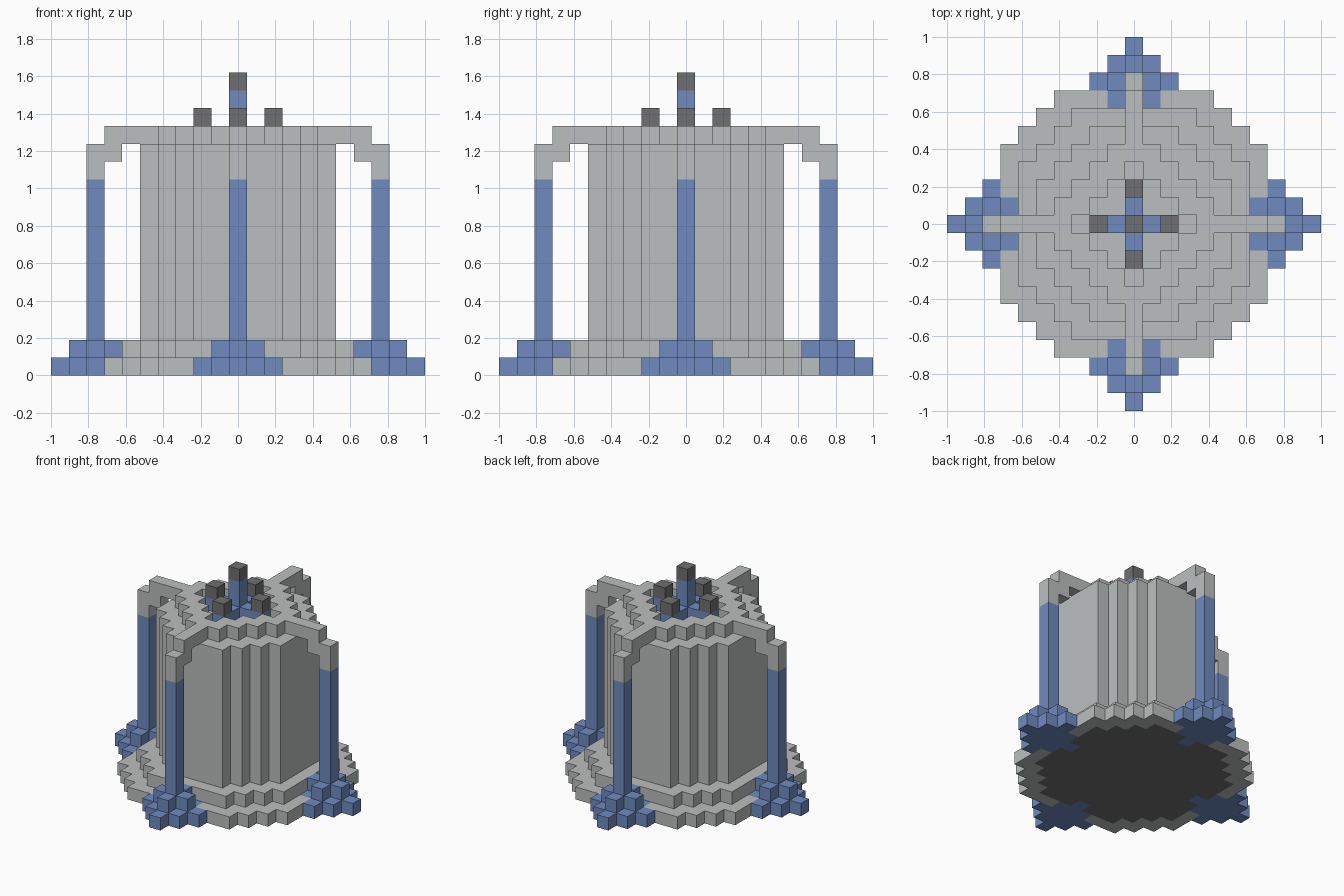
import bpy, bmesh
from mathutils import Vector

CELL = 2 / 21  # the model is 21 blocks wide

default = bpy.data.objects.get("Cube")
if default:
    bpy.data.objects.remove(default, do_unlink=True)


def material(name, r, g, b):
    m = bpy.data.materials.new(name)
    m.use_nodes = True
    m.diffuse_color = (r, g, b, 1)
    m.node_tree.nodes["Principled BSDF"].inputs["Base Color"].default_value = (r, g, b, 1)
    return m


grey = material("light grey", 0.50, 0.52, 0.52)
blue = material("blue", 0.16, 0.26, 0.53)
dark = material("dark grey", 0.16, 0.16, 0.16)

parts = []     # (name, material, blocks)
taken = set()  # every filled block; earlier parts win


def add(name, mat, blocks):
    blocks = set(blocks) - taken
    taken.update(blocks)
    parts.append((name, mat, blocks))


def disc(reach, diagonal, layers, cx=0, cy=0):
    """Stepped round slab of blocks."""
    span = range(-reach, reach + 1)
    return {(cx + x, cy + y, z) for x in span for y in span for z in layers
            if abs(x) + abs(y) <= diagonal}


# Four supports: stepped foot, post, bracket and roof arm
sides = {"right": (-1, 0), "left": (1, 0), "front": (0, -1), "back": (0, 1)}
for side, (dx, dy) in sides.items():
    def at(r, *layers):
        return {(dx * r, dy * r, z) for z in layers}
    foot = disc(2, 2, [0], 8 * dx, 8 * dy) | disc(1, 1, [1], 8 * dx, 8 * dy)
    add(side + "_foot", blue, foot)
    add(side + "_post", blue, at(8, *range(2, 11)))
    add(side + "_bracket", grey, at(8, 11, 12) | at(7, 12, 13) | at(6, 13) | at(5, 13))
    add(side + "_dark_tip", dark, at(2, 14))

# Central mast with its cross-shaped base
add("mast", blue, {(0, 0, z) for z in range(13, 16)})
add("mast_cross", blue, {c for c in disc(2, 2, [13]) if c[0] * c[1] == 0})
add("mast_tip", dark, {(0, 0, 16)})

# Stepped round body
add("floor_plate", dark, disc(6, 9, [0]))
add("lower_base", grey, disc(7, 11, [0]))
add("upper_base", grey, disc(6, 9, [1]))
add("drum", grey, disc(5, 7, range(2, 13)))
add("roof_ring", grey, disc(4, 5, [13]) - disc(3, 3, [13]))


def build(name, mat, blocks):
    """Skin the exposed sides of the blocks and merge flat areas."""
    bm = bmesh.new()
    verts = {}

    def vert(p):
        key = tuple(round(c * 2) for c in p)
        if key not in verts:
            verts[key] = bm.verts.new((p.x * CELL, p.y * CELL, (p.z + 0.5) * CELL))
        return verts[key]

    for block in sorted(blocks):
        for axis in range(3):
            for sign in (-1, 1):
                n, u = Vector((0, 0, 0)), Vector((0, 0, 0))
                n[axis] = sign
                u[(axis + 1) % 3] = 1
                v = n.cross(u)
                if tuple(int(a + b) for a, b in zip(block, n)) in taken:
                    continue
                c = Vector(block) + n / 2
                bm.faces.new([vert(c + (u * a + v * b) / 2)
                              for a, b in ((-1, -1), (1, -1), (1, 1), (-1, 1))])
    bmesh.ops.dissolve_limit(bm, angle_limit=0.01, verts=bm.verts, edges=bm.edges)
    mesh = bpy.data.meshes.new(name)
    bm.to_mesh(mesh)
    bm.free()
    mesh.materials.append(mat)
    bpy.context.collection.objects.link(bpy.data.objects.new(name, mesh))


for part in parts:
    build(*part)
